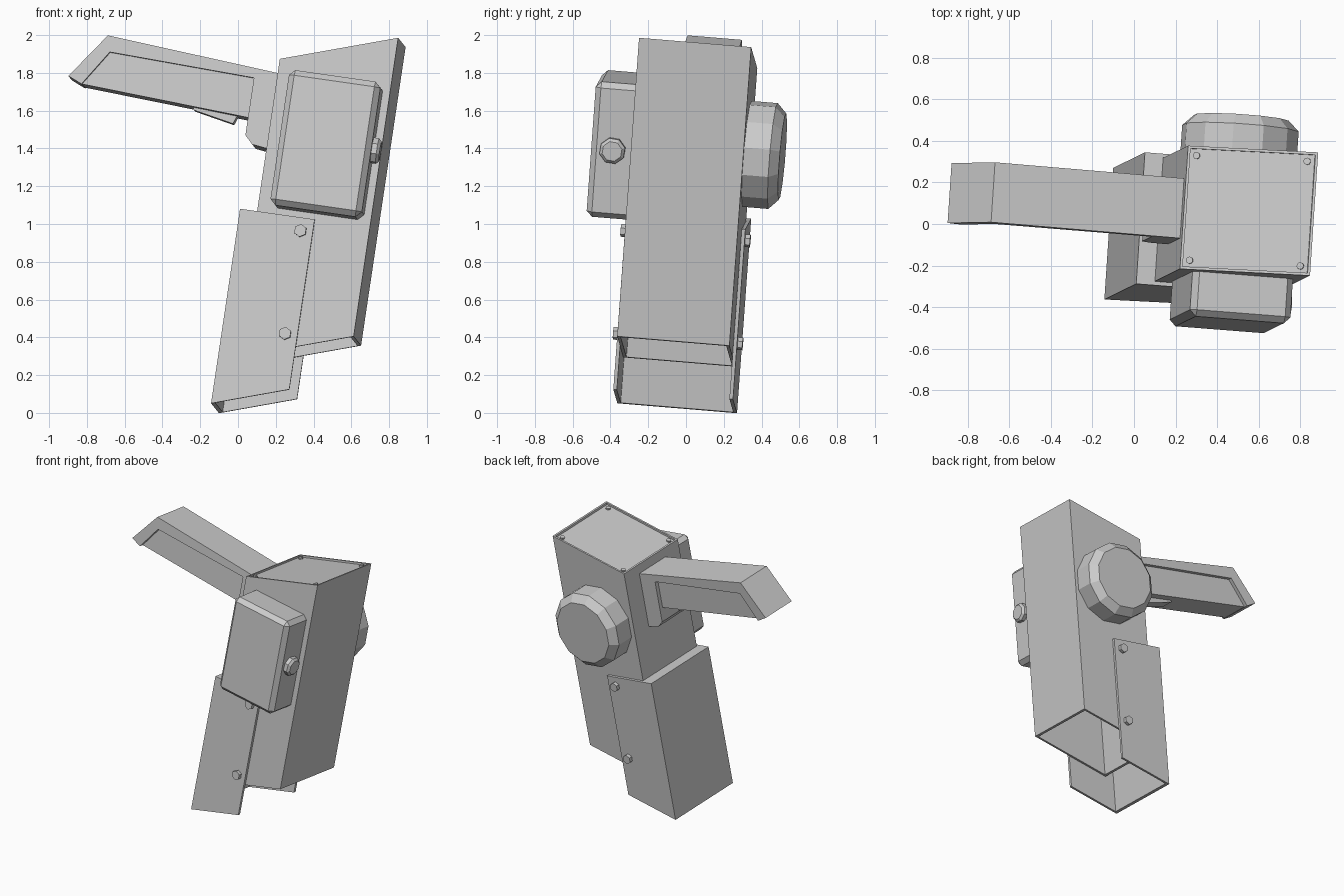
import bpy, bmesh
from mathutils import Vector, Matrix

cube = bpy.data.objects.get("Cube")
if cube:
    bpy.data.objects.remove(cube, do_unlink=True)

# Single grey material
grey = bpy.data.materials.new("plain_grey")
grey.use_nodes = True
grey.diffuse_color = (0.6, 0.6, 0.6, 1)
grey.node_tree.nodes["Principled BSDF"].inputs["Base Color"].default_value = (0.6, 0.6, 0.6, 1)

# The whole assembly leans: axes of its own frame
up = Vector((0.147, 0.072, 0.986)).normalized()
depth = Vector((0.066, 0.994, -0.082))
depth = (depth - up * depth.dot(up)).normalized()
side = depth.cross(up)
TILT = Matrix((side, depth, up)).transposed().to_4x4()

LEFT, RIGHT = -0.03, 0.575      # housing sides
FRONT, BACK = -0.355, 0.242     # housing front and back
MID = (FRONT + BACK) / 2
SLOPE = 0.33                    # slant of the housing and sleeve ends


def finish(name, bm):
    bmesh.ops.recalc_face_normals(bm, faces=bm.faces)
    mesh = bpy.data.meshes.new(name)
    bm.to_mesh(mesh)
    bm.free()
    mesh.materials.append(grey)
    ob = bpy.data.objects.new(name, mesh)
    bpy.context.collection.objects.link(ob)
    ob.matrix_world = TILT
    return ob


def prism_mesh(profile, y0, y1):
    bm = bmesh.new()
    face = bm.faces.new([bm.verts.new((x, y0, z)) for x, z in profile])
    new = bmesh.ops.extrude_face_region(bm, geom=[face])["geom"]
    verts = [g for g in new if isinstance(g, bmesh.types.BMVert)]
    bmesh.ops.translate(bm, verts=verts, vec=(0, y1 - y0, 0))
    if len(bm.faces) < len(profile) + 2:
        bm.faces.new([v for v in bm.verts if abs(v.co.y - y0) < 1e-6])
    bmesh.ops.recalc_face_normals(bm, faces=bm.faces)
    return bm


def prism(name, profile, y0, y1):
    return finish(name, prism_mesh(profile, y0, y1))


def rect(x0, x1, z0, z1):
    return [(x0, z0), (x1, z0), (x1, z1), (x0, z1)]


def knob(name, sides, radius, base, axis, length, chamfer=0, turn=0):
    """Faceted cylinder standing on base along axis, with a chamfered end."""
    bm = bmesh.new()
    bmesh.ops.create_cone(bm, cap_ends=True, segments=sides, radius1=radius,
                          radius2=radius, depth=length)
    if chamfer:
        rim = [e for e in bm.edges if all(v.co.z > 0 for v in e.verts)]
        bmesh.ops.bevel(bm, geom=rim, offset=chamfer, segments=1, affect='EDGES')
    axis = Vector(axis).normalized()
    spin = Vector((0, 0, 1)).rotation_difference(axis).to_matrix().to_4x4()
    place = Matrix.Translation(Vector(base) + axis * length / 2)
    bm.transform(place @ spin @ Matrix.Rotation(turn, 4, 'Z'))
    return finish(name, bm)


# Main housing: slanted tube, open below, recessed lid above
rise = SLOPE * (RIGHT - LEFT)
bm = prism_mesh([(LEFT, 0.264), (RIGHT, 0.264 + rise),
                 (RIGHT, 1.866 + rise), (LEFT, 1.866)], FRONT, BACK)
bm.normal_update()
top = max(bm.faces, key=lambda f: f.calc_center_median().z)
bottom = min(bm.faces, key=lambda f: f.calc_center_median().z)
bmesh.ops.inset_individual(bm, faces=[top], thickness=0.018)
bmesh.ops.inset_individual(bm, faces=[bottom], thickness=0.025)
for face, shift in ((top, -0.015), (bottom, 1.5)):
    inner = bmesh.ops.extrude_discrete_faces(bm, faces=[face])["faces"][0]
    bmesh.ops.translate(bm, verts=inner.verts, vec=(0, 0, shift))
finish("main_housing", bm)

# Lid screws
lid_normal = Vector((-SLOPE, 0, 1)).normalized()
for x in (LEFT + 0.045, RIGHT - 0.045):
    for y in (FRONT + 0.045, BACK - 0.045):
        z = 1.866 - 0.016 + SLOPE * (x - LEFT)
        knob("lid_screw", 10, 0.017, (x, y, z), lid_normal, 0.012)

# Lower sleeve: two cheek plates, an outer wall and a cap
S0, S1, STOP = -0.12, 0.28, 1.047
cheek = [(S0, 0.003), (S1, 0.003 + SLOPE * (S1 - S0)), (S1, STOP), (S0, STOP)]
prism("sleeve_front_cheek", cheek, FRONT - 0.02, FRONT - 0.001)
prism("sleeve_back_cheek", cheek, BACK + 0.001, BACK + 0.02)
prism("sleeve_outer_wall", [(S0, 0.003), (S0 + 0.02, 0.01), (S0 + 0.02, STOP), (S0, STOP)],
      FRONT - 0.001, BACK + 0.001)
prism("sleeve_cap", rect(S0 + 0.02, LEFT, STOP - 0.02, STOP), FRONT - 0.001, BACK + 0.001)

# Hexagonal sleeve bolts
for z in (0.425, 0.977):
    knob("front_sleeve_bolt", 6, 0.034, (0.215, FRONT - 0.02, z), (0, -1, 0), 0.026)
    knob("back_sleeve_bolt", 6, 0.034, (0.215, BACK + 0.02, z), (0, 1, 0), 0.026)

# Chamfered box on the front, with a side button
bm = prism_mesh(rect(0.045, 0.535, 1.08, 1.805), -0.57, FRONT + 0.04)
bmesh.ops.bevel(bm, geom=list(bm.edges), offset=0.03, segments=1, affect='EDGES')
finish("front_box", bm)
knob("side_button", 8, 0.07, (0.53, -0.454, 1.448), (1, 0, 0), 0.048, 0.015, 0.3)

# Big faceted dial on the back
knob("back_dial", 12, 0.283, (0.278, BACK - 0.01, 1.45), (0, 1, 0), 0.198, 0.05, 0.2618)

# Handle: bent band with an inset filling
H0, H1 = MID - 0.145, MID + 0.145
band = [(LEFT, 1.80), (-0.963, 1.871), (-1.139, 1.628), (-1.064, 1.596),
        (-0.94, 1.785), (-0.163, 1.758), (-0.163, 1.45), (-0.12, 1.407), (LEFT, 1.395)]
prism("handle_band", band, H0, H1)
prism("handle_filling", [(-1.064, 1.598), (-0.164, 1.547), (-0.155, 1.765), (-0.943, 1.792)],
      H0 + 0.03, H1 - 0.03)
prism("trigger", [(-0.47, 1.57), (-0.46, 1.55), (-0.245, 1.508), (-0.225, 1.56)],
      MID - 0.05, MID + 0.05)
